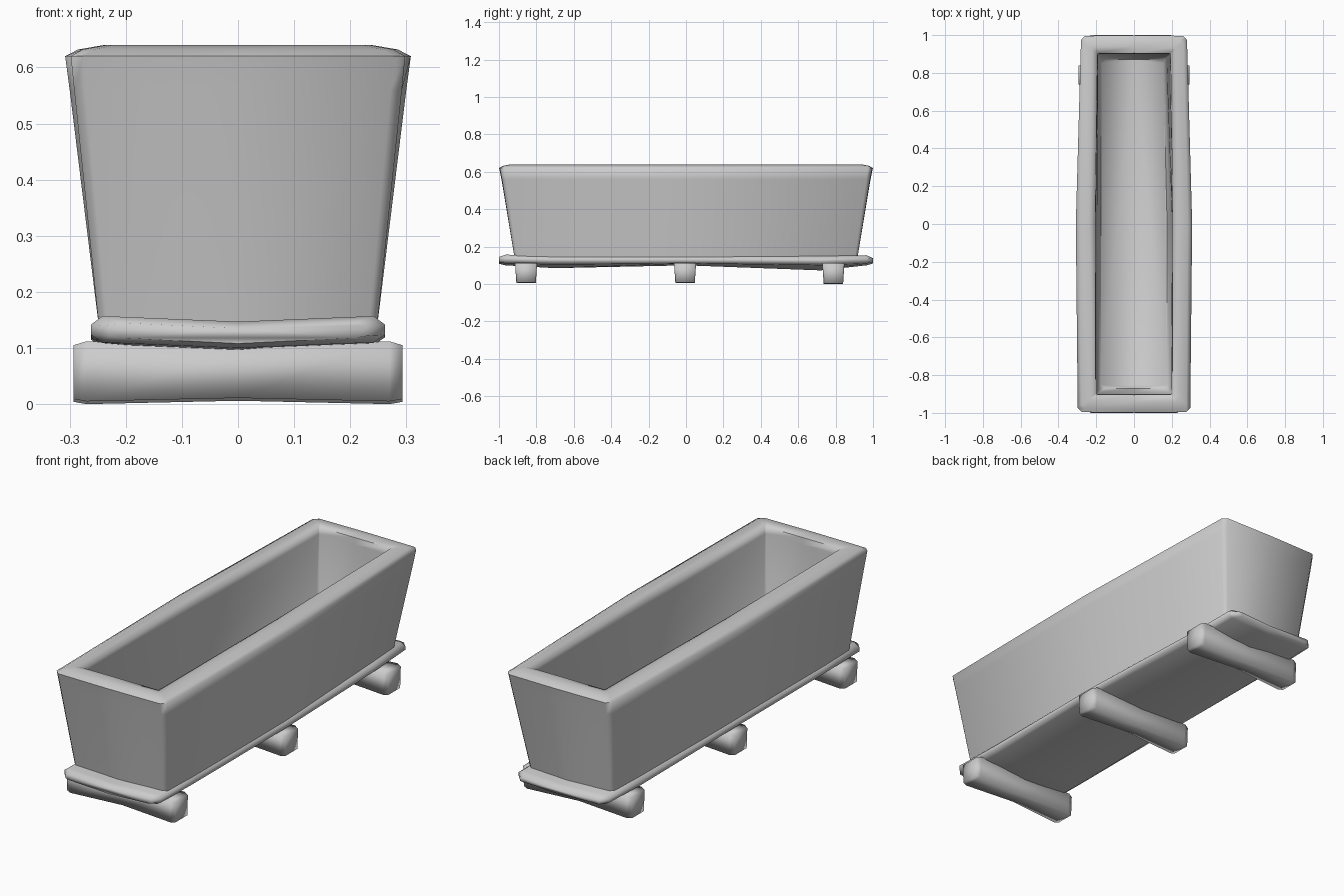
import bpy, bmesh, math

cube = bpy.data.objects.get("Cube")
if cube:
    bpy.data.objects.remove(cube, do_unlink=True)

grey = bpy.data.materials.new("plain grey")
grey.use_nodes = True
colour = (0.6, 0.6, 0.6, 1)
grey.diffuse_color = colour
grey.node_tree.nodes["Principled BSDF"].inputs["Base Color"].default_value = colour


def loft(name, rings, angle):
    """Skin a list of equal rings and cap both ends."""
    bm = bmesh.new()
    loops = [[bm.verts.new(p) for p in ring] for ring in rings]
    n = len(loops[0])
    for a, b in zip(loops, loops[1:]):
        for i in range(n):
            j = (i + 1) % n
            bm.faces.new((a[i], a[j], b[j], b[i]))
    bm.faces.new(loops[0][::-1])
    bm.faces.new(loops[-1])
    bmesh.ops.recalc_face_normals(bm, faces=bm.faces)
    mesh = bpy.data.meshes.new(name)
    bm.to_mesh(mesh)
    bm.free()
    mesh.materials.append(grey)
    obj = bpy.data.objects.new(name, mesh)
    bpy.context.collection.objects.link(obj)
    bpy.ops.object.select_all(action='DESELECT')
    obj.select_set(True)
    bpy.context.view_layer.objects.active = obj
    bpy.ops.object.shade_smooth_by_angle(angle=math.radians(angle))


def skewed(x, y, amount):
    """Pull the back left corner inwards."""
    return x - amount * max(0, y) if x > 0 else x


def outline(hx, hy, z, cut, bow, narrow, skew):
    """Rectangle with clipped corners and bowed sides, narrower at the back."""
    quarter = [(hx, 0), (hx - bow, hy - cut), (hx - bow - cut, hy), (0, hy + bow / 3)]
    pts = quarter + [(-x, y) for x, y in quarter[-2:0:-1]]
    pts += [(-x, -y) for x, y in quarter] + [(x, -y) for x, y in quarter[-2:0:-1]]
    return [(skewed(x * (1 - narrow * max(0, y)), y, skew), y, z) for x, y in pts]


# Hollow trough: outer wall, sloping rim, inner wall and floor
trough_levels = [(0.247, 0.915, 0.13, 0.015, 0, 0.02, 0.04),
                 (0.300, 0.984, 0.56, 0.02, 0.008, 0.05, 0.005),
                 (0.308, 0.996, 0.620, 0.022, 0.010, 0.06, 0),
                 (0.285, 0.976, 0.632, 0.02, 0.008, 0.06, 0),
                 (0.238, 0.937, 0.640, 0.012, 0.004, 0.05, 0),
                 (0.206, 0.903, 0.632, 0.004, 0.003, 0.05, 0),
                 (0.202, 0.900, 0.60, 0.005, 0.002, 0.05, 0),
                 (0.193, 0.89, 0.32, 0.01, 0, 0.02, 0.02),
                 (0.175, 0.87, 0.24, 0.02, 0, 0.02, 0.02)]
loft("trough", [outline(*level) for level in trough_levels], 70)


def board_section(y, hx, top, low, sag):
    """Cross-section of the board: thick lens with a sagging centre line."""
    inner, middle = hx - 0.02, (top + low) / 2
    pts = [(hx, middle + 0.008), (inner, top), (0, top - 0.01), (-inner, top), (-hx, middle + 0.008),
           (-hx, middle - 0.01), (-inner, low), (0, sag), (inner, low), (hx, middle - 0.01)]
    return [(skewed(x, y, 0.035), y, z) for x, z in pts]


# Base board with soft edges and a wavy underside
board_stations = [(-1, 0.23, 0.145, 0.118, 0.108), (-0.965, 0.262, 0.157, 0.11, 0.1),
                  (-0.7, 0.26, 0.152, 0.104, 0.085), (0, 0.262, 0.148, 0.11, 0.1),
                  (0.72, 0.262, 0.15, 0.1, 0.073), (0.965, 0.262, 0.154, 0.11, 0.1),
                  (1, 0.23, 0.138, 0.118, 0.11)]
loft("base_board", [board_section(*station) for station in board_stations], 75)

# Three cross beams: worn ends, underside pinched in the middle
beam_stations = [(-0.293, 0.050, 0.045, 0.005, 0.105), (-0.27, 0.059, 0.052, 0.001, 0.112),
                 (0, 0.056, 0.036, 0.007, 0.1),
                 (0.27, 0.059, 0.052, 0.001, 0.112), (0.293, 0.050, 0.045, 0.005, 0.105)]
for label, y, lift in (("front", -0.855, 0.004), ("middle", -0.005, 0.004), ("back", 0.788, -0.001)):
    loft(label + "_beam", [[(x, y - wide, top), (x, y + wide, top),
                            (x, y + slim, low + lift), (x, y - slim, low + lift)]
                           for x, wide, slim, low, top in beam_stations], 180)
